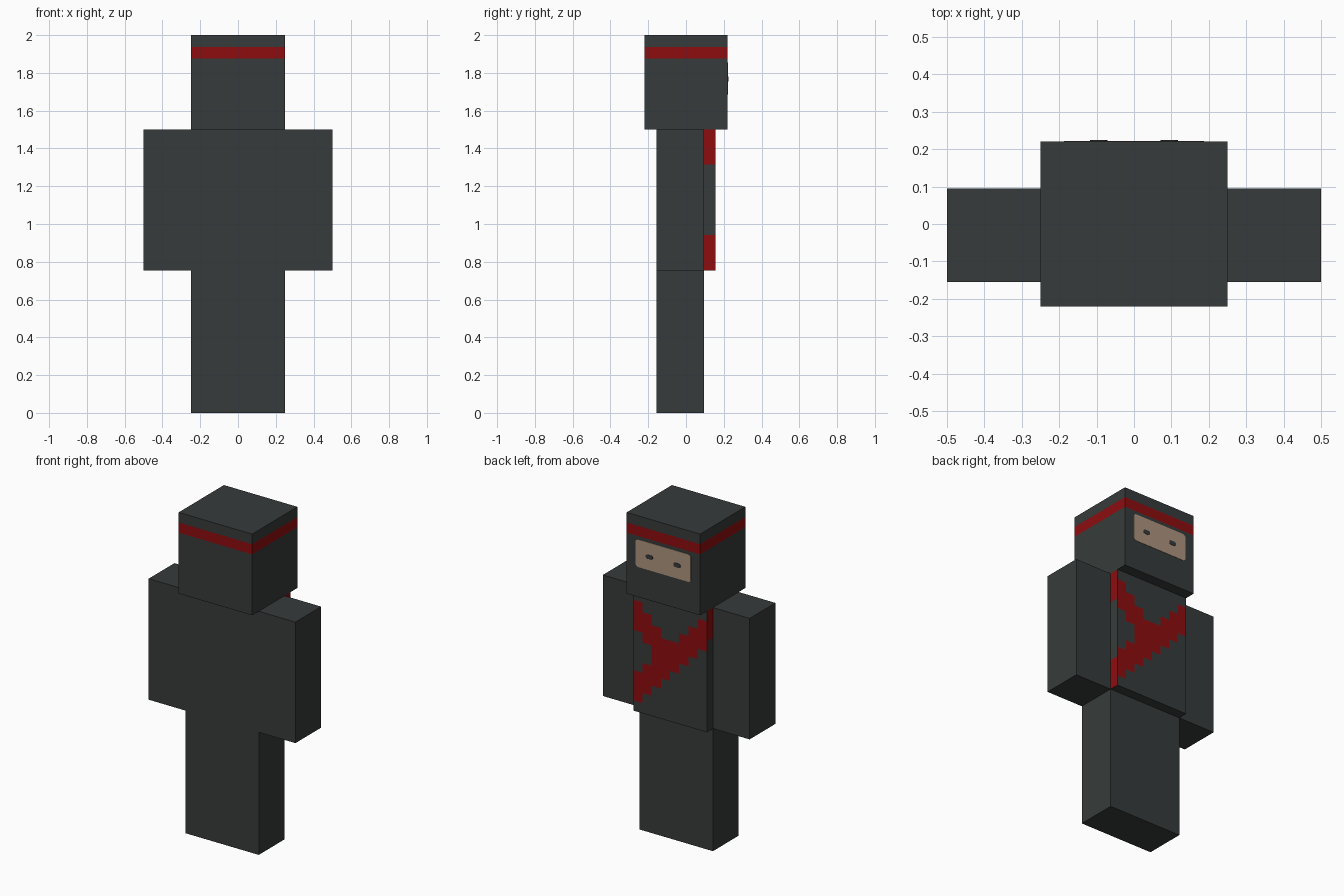
import bpy, bmesh
from mathutils import Vector

if "Cube" in bpy.data.objects:
    bpy.data.objects.remove(bpy.data.objects["Cube"])


def material(name, rgb):
    m = bpy.data.materials.new(name)
    m.diffuse_color = (*rgb, 1.0)
    m.use_nodes = True
    m.node_tree.nodes["Principled BSDF"].inputs["Base Color"].default_value = m.diffuse_color
    return m


CLOTH = material("charcoal_cloth", (0.038, 0.044, 0.043))
RED = material("red_sash", (0.27, 0.004, 0.005))
SKIN = material("skin", (0.42, 0.30, 0.215))


def finish(name, bm, mats):
    bmesh.ops.recalc_face_normals(bm, faces=bm.faces)
    mesh = bpy.data.meshes.new(name)
    bm.to_mesh(mesh)
    bm.free()
    for m in mats:
        mesh.materials.append(m)
    ob = bpy.data.objects.new(name, mesh)
    bpy.context.collection.objects.link(ob)
    return ob


def box(name, lo, hi, x_cuts=(), z_cuts=(), is_red=None):
    """Box between two corners, sliced at the cuts, red where the rule says so."""
    bm = bmesh.new()
    bmesh.ops.create_cube(bm, size=1)
    lo, hi = Vector(lo), Vector(hi)
    for v in bm.verts:
        v.co = [(lo[i] + hi[i]) / 2 + v.co[i] * (hi[i] - lo[i]) for i in range(3)]
    for axis, cuts in (((1, 0, 0), x_cuts), ((0, 0, 1), z_cuts)):
        for c in cuts:
            bmesh.ops.bisect_plane(bm, geom=bm.verts[:] + bm.edges[:] + bm.faces[:],
                                   plane_co=Vector(axis) * c, plane_no=axis)
    bm.normal_update()
    if is_red:
        for f in bm.faces:
            f.material_index = int(is_red(f.calc_center_median(), f.normal))
    return finish(name, bm, [CLOTH, RED])


def plate(name, cx, cz, w, h, y, cut, mat, depth=0.003):
    """Thin plate with clipped corners, facing +y."""
    a, b = w / 2, h / 2
    pts = [(a - cut, b), (a, b - cut), (a, cut - b), (a - cut, -b),
           (cut - a, -b), (-a, cut - b), (-a, b - cut), (cut - a, b)]
    bm = bmesh.new()
    face = bm.faces.new([bm.verts.new((cx + px, y, cz + pz)) for px, pz in pts])
    ext = bmesh.ops.extrude_face_region(bm, geom=[face])
    for v in ext["geom"]:
        if isinstance(v, bmesh.types.BMVert):
            v.co.y += depth
    return finish(name, bm, [mat])


WAIST, NECK = 0.755, 1.5
FRONT, BACK = -0.155, 0.095   # limb depth
PIX = 0.0625                  # sash step width
ROW = (NECK - WAIST) / 12     # sash step height


# Crossed sash: stepped diagonals on the chest, ends wrapping to the sides
def sash(c, n):
    row = int((NECK - c.z) / ROW)
    if n.y > 0.5:
        col = int((0.25 - c.x) / PIX)
        long_strap = 8 - col <= row <= 10 - col
        short_strap = col < 4 and col + 1 <= row <= col + 3
        return long_strap or short_strap
    if n.x > 0.5:
        return row < 3 or row > 8
    return n.x < -0.5 and row < 3


# Body
box("legs", (-0.25, FRONT, 0), (0.25, BACK, WAIST))
box("torso", (-0.25, FRONT, WAIST), (0.25, 0.155, NECK),
    [-0.25 + PIX * i for i in range(1, 8)],
    [WAIST + ROW * i for i in range(1, 12)], sash)
for side, x in (("left", -0.5), ("right", 0.25)):
    box(side + "_arm", (x, FRONT, WAIST), (x + 0.25, BACK, NECK))

# Head with headband
box("head", (-0.25, -0.22, NECK), (0.25, 0.22, 2.0), (), (1.875, 1.9375),
    lambda c, n: abs(n.z) < 0.5 and 1.875 < c.z < 1.9375)

# Face opening and eyes
plate("face_opening", 0, 1.77, 0.375, 0.17, 0.219, 0.012, SKIN)
for side, x in (("left", -0.094), ("right", 0.094)):
    plate(side + "_eye", x, 1.767, 0.047, 0.026, 0.221, 0.007, CLOTH)
